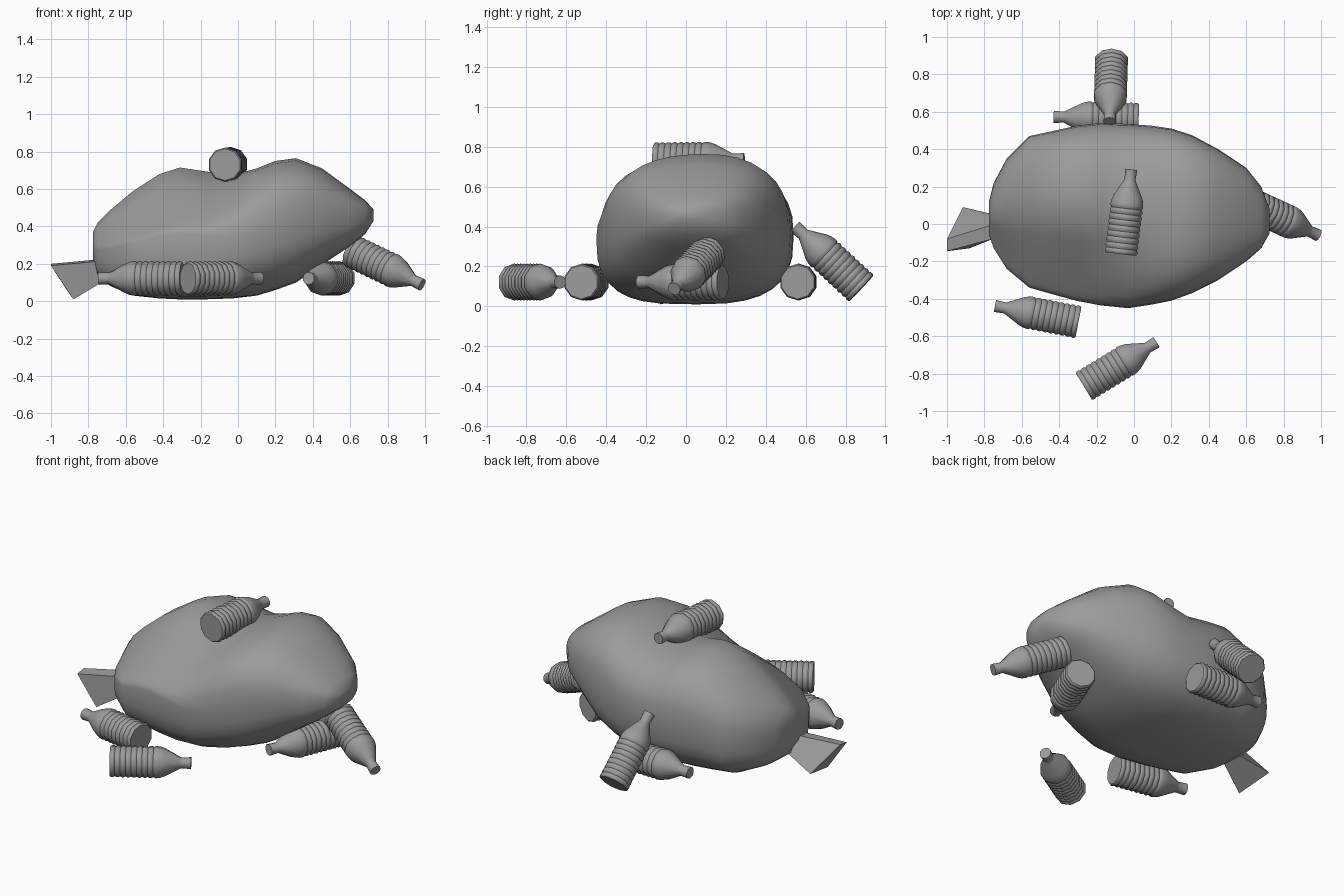
import bpy, bmesh, math
from mathutils import Vector

cube = bpy.data.objects.get("Cube")
if cube:
    bpy.data.objects.remove(cube, do_unlink=True)

GREY = (0.33, 0.33, 0.33, 1)
grey = bpy.data.materials.new("plain_grey")
grey.use_nodes = True
grey.diffuse_color = GREY
grey.node_tree.nodes["Principled BSDF"].inputs["Base Color"].default_value = GREY


def loft(name, rings, angle):
    """Skin a list of equally long rings, cap both ends and shade by angle."""
    bm = bmesh.new()
    verts = [[bm.verts.new(p) for p in ring] for ring in rings]
    for a, b in zip(verts, verts[1:]):
        for i in range(len(a)):
            j = (i + 1) % len(a)
            bm.faces.new((a[i], a[j], b[j], b[i]))
    bm.faces.new(verts[0][::-1])
    bm.faces.new(verts[-1])
    bmesh.ops.recalc_face_normals(bm, faces=bm.faces)
    mesh = bpy.data.meshes.new(name)
    bm.to_mesh(mesh)
    bm.free()
    mesh.materials.append(grey)
    obj = bpy.data.objects.new(name, mesh)
    bpy.context.collection.objects.link(obj)
    bpy.ops.object.select_all(action='DESELECT')
    obj.select_set(True)
    bpy.context.view_layer.objects.active = obj
    bpy.ops.object.shade_smooth_by_angle(angle=math.radians(angle))


# Sack body: stations along x as (x, front y, back y, bottom z, top z)
STATIONS = [
    (-.775, -.06, .12, .2, .37), (-.75, -.13, .22, .13, .42),
    (-.68, -.24, .35, .08, .49), (-.56, -.34, .47, .03, .59),
    (-.42, -.38, .50, .015, .68), (-.31, -.41, .525, .01, .715),
    (-.18, -.435, .54, .01, .695), (-.03, -.45, .535, .015, .675),
    (.1, -.43, .525, .03, .71), (.2, -.41, .51, .06, .75),
    (.31, -.37, .475, .10, .765), (.45, -.3, .4, .195, .71),
    (.6, -.2, .3, .295, .6), (.68, -.13, .2, .36, .54),
    (.725, -.05, .08, .43, .49),
]


def sack_ring(x, y0, y1, z0, z1, sides=32):
    ring = []
    # the front upper side caves in toward the right end
    right = min(1, max(0, (.1 - x) / .3))
    slump = (.03 + .25 * right) * (z1 - z0) / .7
    for i in range(sides):
        a = math.tau * i / sides
        c, s = math.cos(a), math.sin(a)
        # squarer underneath, most of all at the front right corner
        if s < 0:
            power = .72 - .12 * right * (c < 0)
        else:
            power = .75
        u = math.copysign(abs(c) ** power, c)
        v = math.copysign(abs(s) ** power, s)
        ring.append((x, (y0 + y1) / 2 + u * (y1 - y0) / 2,
                     (z0 + z1) / 2 + v * (z1 - z0) / 2
                     - slump * max(0, v) * max(0, -u)))
    return ring


loft("sack", [sack_ring(*s) for s in STATIONS], 60)

# Flared mouth of the sack: a crumpled rim narrowing toward the tie
rim = [(-1, -.08, .2), (-1, -.145, .19), (-.88, -.13, .01), (-.915, .09, .06)]
tie = [(-.68, .02, .23), (-.68, -.06, .22), (-.68, -.05, .13), (-.68, .035, .14)]
loft("sack_mouth", [rim, tie], 25)

# Bottle profile (distance from base, radius): shallow ribs, shoulder, neck
profile = [(0, .085), (.008, .092), (.02, .092)]
for i in range(8):
    start = .028 + i * .031
    profile += [(start, .086), (start + .012, .092), (start + .02, .092)]
profile += [(.285, .089), (.31, .08), (.39, .036), (.4, .031), (.455, .034)]


def bottle(name, base, tip, sides=10):
    base, tip = Vector(base), Vector(tip)
    turn = (tip - base).to_track_quat('Z', 'Y')
    rings = []
    for h, r in profile:
        ring = []
        for i in range(sides):
            a = math.tau * (i + .5) / sides
            ring.append(base + turn @ Vector((r * math.cos(a), r * math.sin(a), h)))
        rings.append(ring)
    loft(name, rings, 40)


BOTTLES = {
    "top_bottle": ((-.07, -.16, .73), (-.015, .29, .735)),
    "front_right_bottle": ((-.297, -.525, .122), (-.735, -.44, .122)),
    "front_bottle": ((-.268, -.868, .122), (.11, -.638, .122)),
    "back_leaning_bottle": ((-.12, .88, .09), (-.13, .557, .39)),
    "back_lying_bottle": ((.025, .56, .122), (-.43, .573, .122)),
    "left_leaning_bottle": ((.605, .115, .27), (.98, -.058, .09)),
    "left_lying_bottle": ((.545, .185, .122), (.38, -.23, .122)),
}
for name, ends in BOTTLES.items():
    bottle(name, *ends)
